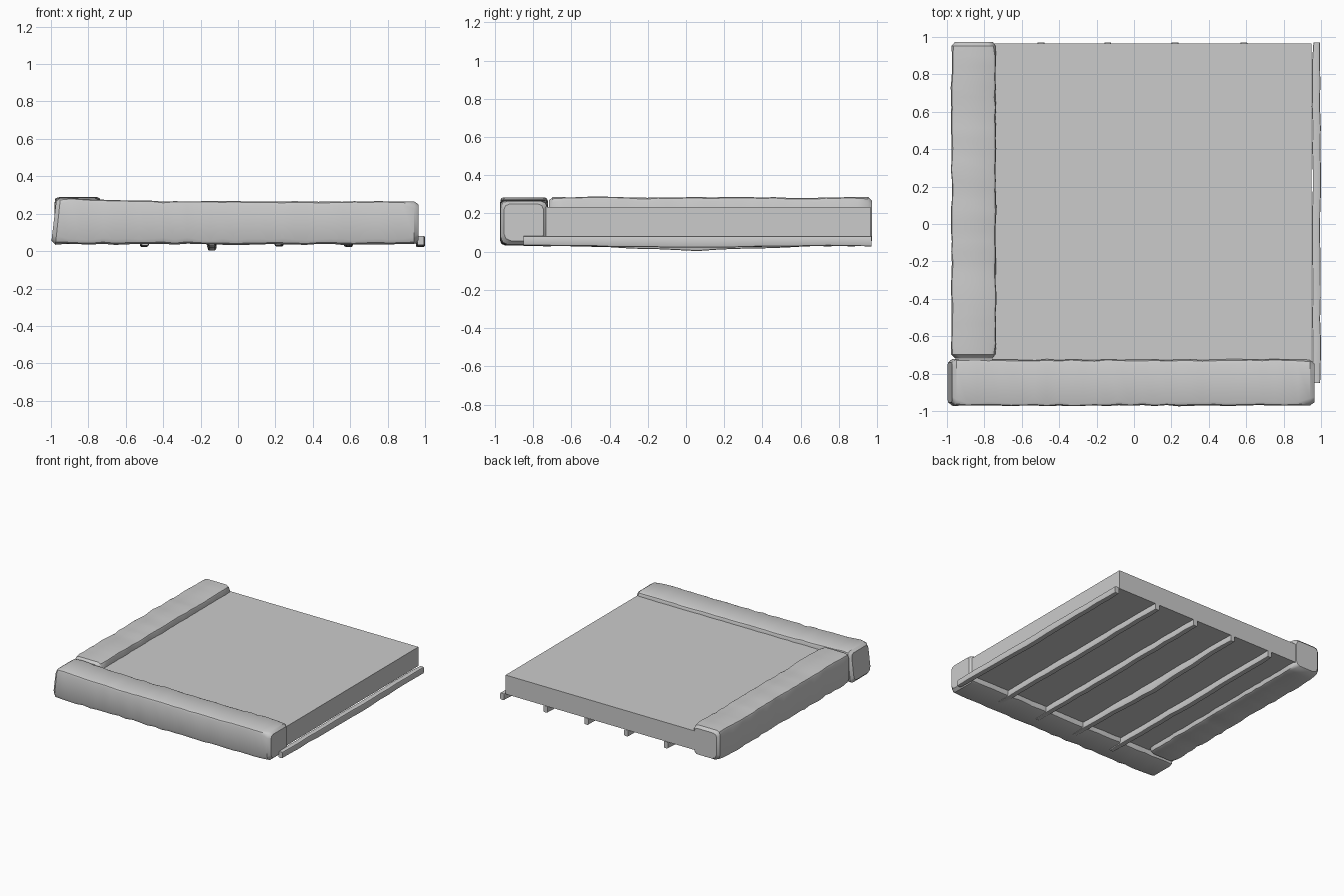
import bpy, bmesh, math, random
from mathutils import Vector

if "Cube" in bpy.data.objects:
    bpy.data.objects.remove(bpy.data.objects["Cube"])

random.seed(7)


def finish(name, bm, angle=None):
    bmesh.ops.recalc_face_normals(bm, faces=bm.faces)
    mesh = bpy.data.meshes.new(name)
    bm.to_mesh(mesh)
    bm.free()
    obj = bpy.data.objects.new(name, mesh)
    bpy.context.collection.objects.link(obj)
    if angle:
        bpy.ops.object.select_all(action='DESELECT')
        obj.select_set(True)
        bpy.context.view_layer.objects.active = obj
        bpy.ops.object.shade_smooth_by_angle(angle=math.radians(angle))
    return obj


def loft(bm, rings):
    loops = [[bm.verts.new(p) for p in ring] for ring in rings]
    n = len(loops[0])
    for a, b in zip(loops, loops[1:]):
        for i in range(n):
            j = (i + 1) % n
            bm.faces.new((a[i], a[j], b[j], b[i]))
    bm.faces.new(loops[0])
    bm.faces.new(loops[-1])


def section(u, v0, v1, z0, z1, chamfers):
    """Rectangle with four softly rounded, individually sized corners."""
    pts = []
    for (cv, cz, sv, sz), c in zip(((v0, z0, 1, 1), (v1, z0, -1, 1),
                                    (v1, z1, -1, -1), (v0, z1, 1, -1)), chamfers):
        trio = [(cv, cz + sz * c), (cv + sv * c * .3, cz + sz * c * .3), (cv + sv * c, cz)]
        pts += trio if sv * sz > 0 else trio[::-1]
    return [(u, v, z) for v, z in pts]


def rough_beam(name, u0, u1, v0, v1, z0, top, along_x, slant=0.0, steps=30):
    """Hewn timber; top(t) gives the height of the upper face along its length."""
    rings = []
    us = [0, .012] + [.012 + .976 * i / steps for i in range(1, steps)] + [.988, 1]
    for t in us:
        end = t in (0, 1)
        near_end = t < .03 or t > .97
        inset = .018 if end else 0
        wob = [random.uniform(0, .007) for _ in range(4)]
        ch = [random.uniform(.012, .024) for _ in range(4)]
        ch[0] = random.uniform(.022, .034)
        if near_end:
            ch = [c + .014 for c in ch]
        ring = section(u0 + (u1 - u0) * t, v0 + wob[0] + inset, v1 - wob[1] - inset,
                       z0 + wob[2] + inset, top(t) - wob[3] * .6 - inset, ch)
        # slanted saw cut at the first end
        ring = [(u + slant * max(0, 1 - t * 8) * (z - z0) / .25, v, z) for u, v, z in ring]
        rings.append([p if along_x else (p[1], p[0], p[2]) for p in ring])
    bm = bmesh.new()
    loft(bm, rings)
    finish(name, bm, 35)


# Plain filling slab
bm = bmesh.new()
bmesh.ops.create_cube(bm, size=1)
lo, hi = Vector((-.76, -.74, .08)), Vector((.95, .965, .235))
for v in bm.verts:
    v.co = Vector([(lo[i] + hi[i]) / 2 + v.co[i] * (hi[i] - lo[i]) for i in range(3)])
finish("slab", bm)

# Rough timber along the front, a little taller at its left end
rough_beam("front_beam", -1.0, .965, -.975, -.722, .033,
           lambda t: .268 + .018 * max(0, 1 - t * 3.2), True, .03)

# Rough timber along the left side
rough_beam("left_beam", -.718, .973, -.98, -.735, .038,
           lambda t: .287 + .002 * math.sin(t * 14), False)

# Thin uneven battens under the slab, one of them sagging
for k, x in enumerate((-.5, -.14, .22, .59, .975)):
    sag = (.006, .025, .004, .008, .008)[k]
    rings = []
    for i in range(17):
        t = i / 16
        y = -.85 + 1.82 * t
        drop = sag * max(0, 1 - abs(y - .05) / .65)
        dx = random.uniform(-.003, .003)
        w = .022 - (.004 if i in (0, 16) else 0)
        rings.append(section(y, x + dx - w, x + dx + w,
                             .028 - drop + random.uniform(0, .004),
                             .082 - drop * .1, [.008] * 4))
    bm = bmesh.new()
    loft(bm, [[(p[1], p[0], p[2]) for p in r] for r in rings])
    finish(f"batten_{k + 1}", bm, 35)
